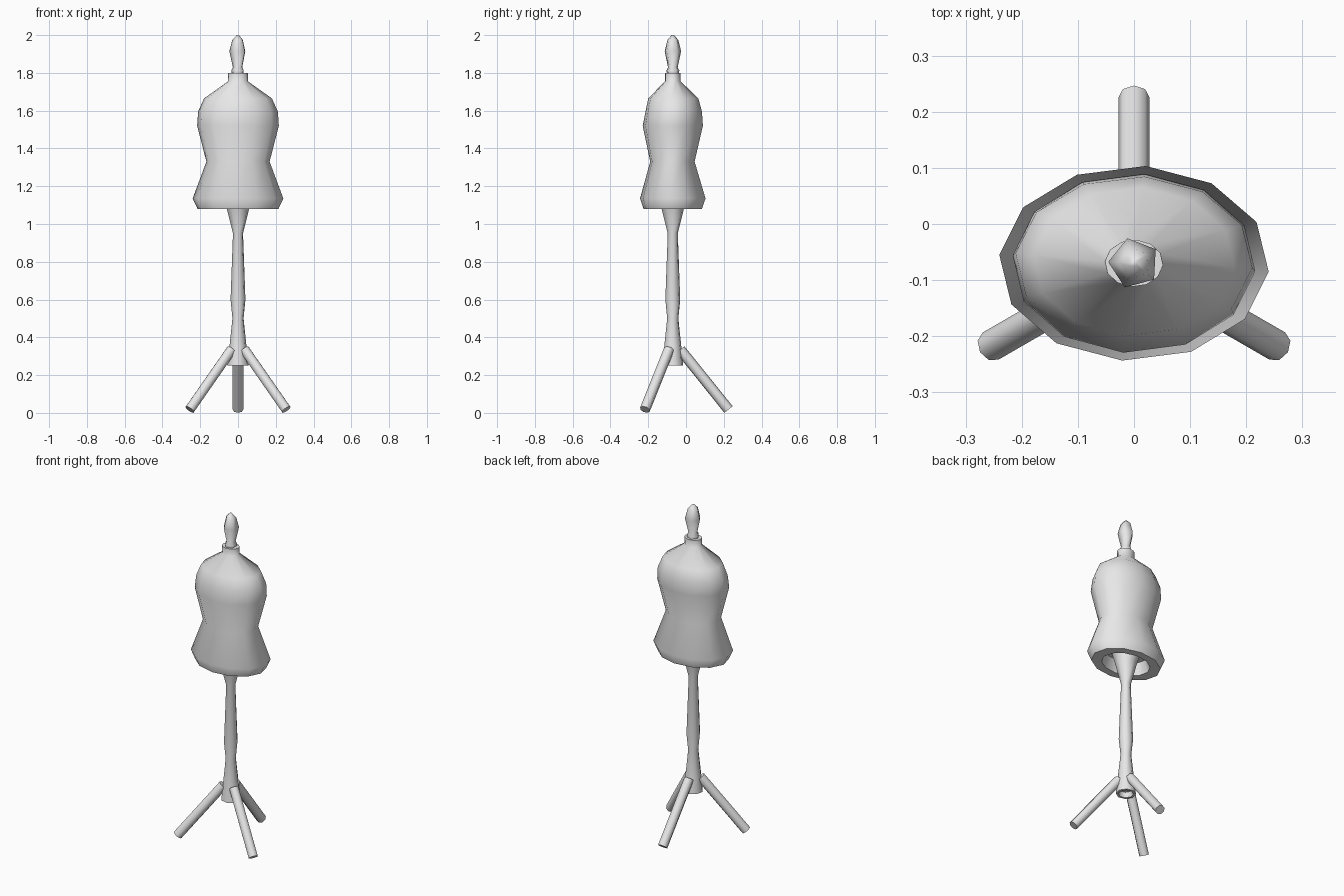
import bpy, bmesh, math
from mathutils import Vector

if "Cube" in bpy.data.objects:
    bpy.data.objects.remove(bpy.data.objects["Cube"], do_unlink=True)

grey = bpy.data.materials.new("plain grey")
grey.use_nodes = True
color = (0.8, 0.8, 0.8, 1)
grey.diffuse_color = color
grey.node_tree.nodes["Principled BSDF"].inputs["Base Color"].default_value = color

AXIS_Y = -0.07


def finish(bm, name, angle):
    """Turn a bmesh into a smooth-shaded grey object."""
    bmesh.ops.recalc_face_normals(bm, faces=bm.faces)
    mesh = bpy.data.meshes.new(name)
    bm.to_mesh(mesh)
    bm.free()
    mesh.materials.append(grey)
    obj = bpy.data.objects.new(name, mesh)
    bpy.context.collection.objects.link(obj)
    bpy.ops.object.select_all(action="DESELECT")
    obj.select_set(True)
    bpy.context.view_layer.objects.active = obj
    bpy.ops.object.shade_smooth_by_angle(angle=math.radians(angle))
    return obj


def loft(name, rings, sides, phase, angle=50):
    """Skin elliptical rings (z, x radius, y radius, y centre) and cap both ends."""
    bm = bmesh.new()
    loops = []
    for z, rx, ry, cy in rings:
        turns = [math.radians(phase + 360 * i / sides) for i in range(sides)]
        loops.append([bm.verts.new((rx * math.cos(a), cy + ry * math.sin(a), z))
                      for a in turns])
    for low, high in zip(loops, loops[1:]):
        for i in range(sides):
            j = (i + 1) % sides
            bm.faces.new((low[i], low[j], high[j], high[i]))
    bm.faces.new(loops[0])
    bm.faces.new(loops[-1])
    return finish(bm, name, angle)


def turned(name, profile, sides, phase, angle=50):
    """Round part on the stand axis from (z, radius) pairs."""
    return loft(name, [(z, r, r, AXIS_Y) for z, r in profile], sides, phase, angle)


# Torso with a recessed underside, waist, shoulders and neck
loft("torso", [
    (1.15, 0.13, 0.09, -0.07),
    (1.08, 0.15, 0.11, -0.07),
    (1.08, 0.215, 0.155, -0.07),
    (1.135, 0.241, 0.174, -0.07),
    (1.33, 0.168, 0.118, -0.072),
    (1.52, 0.217, 0.16, -0.07),
    (1.595, 0.212, 0.15, -0.065),
    (1.665, 0.18, 0.133, -0.067),
    (1.755, 0.053, 0.042, -0.07),
    (1.80, 0.052, 0.042, -0.07),
], 12, -5, 65)

# Finial above the neck
turned("finial", [(1.80, 0.034), (1.813, 0.036), (1.83, 0.027), (1.915, 0.046),
                  (1.975, 0.03), (2.0, 0.006)], 5, 105, 75)

# Turned post with a flared top and a hollowed hub at the foot
turned("post", [(0.28, 0.035), (0.25, 0.042), (0.25, 0.056), (0.35, 0.046),
                (0.5, 0.03), (0.6, 0.04), (0.95, 0.027), (1.08, 0.06),
                (1.15, 0.08)], 8, 10)

# Three splayed legs
for label, heading in (("back", 90), ("right", 210), ("left", 330)):
    out = Vector((math.cos(math.radians(heading)), math.sin(math.radians(heading)), 0))
    hub = Vector((0, AXIS_Y, 0))
    top = hub + out * 0.04 + Vector((0, 0, 0.335))
    foot = hub + out * 0.295 + Vector((0, 0, 0.018))
    span = foot - top
    bm = bmesh.new()
    bmesh.ops.create_cone(bm, cap_ends=True, segments=8, radius1=0.028,
                          radius2=0.028, depth=span.length)
    bm.transform(span.to_track_quat("Z", "Y").to_matrix().to_4x4())
    bmesh.ops.translate(bm, verts=bm.verts, vec=(top + foot) / 2)
    finish(bm, label + "_leg", 50)
